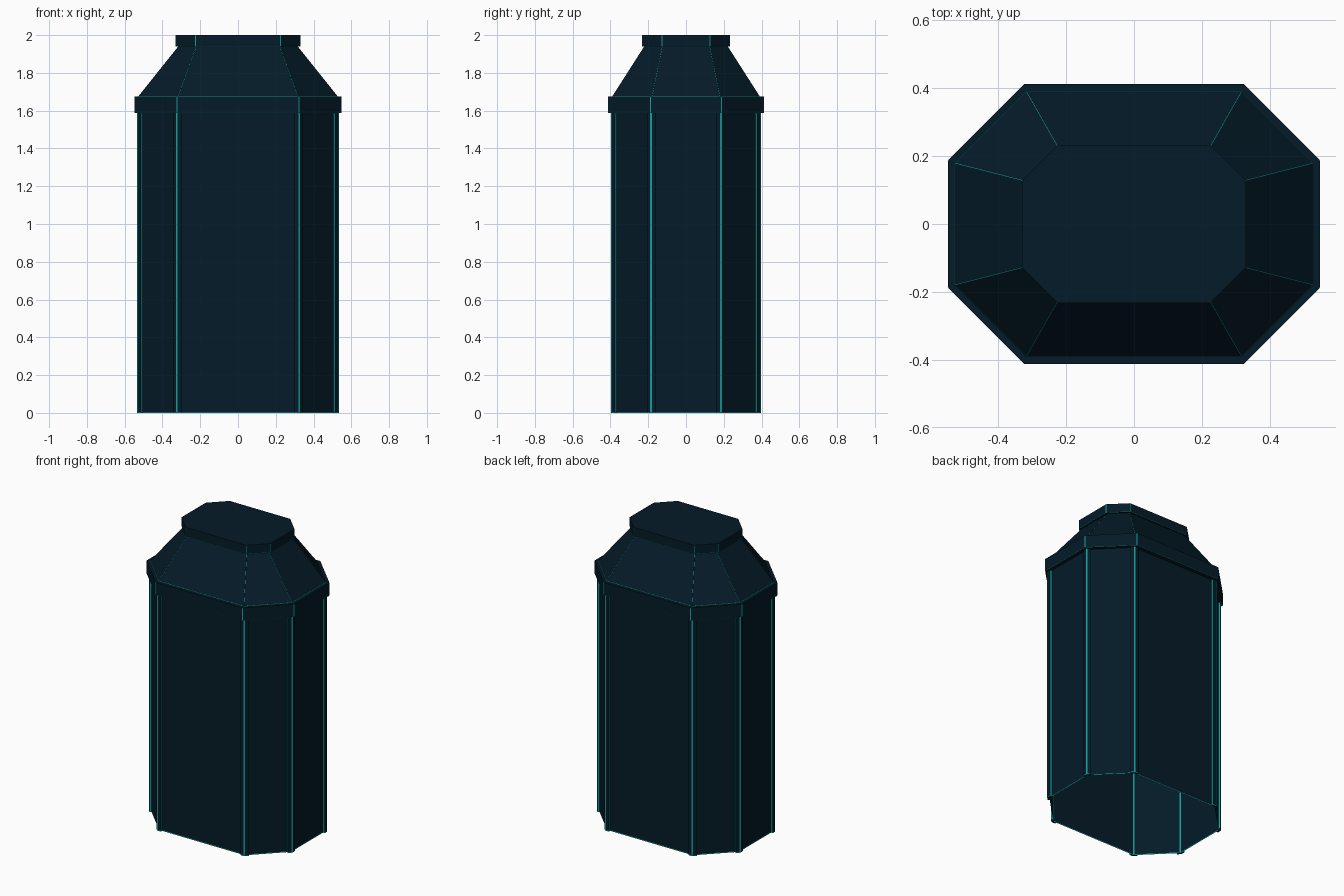
import bpy
import bmesh
from mathutils import Vector

if "Cube" in bpy.data.objects:
    bpy.data.objects.remove(bpy.data.objects["Cube"])


def material(name, colour):
    m = bpy.data.materials.new(name)
    m.diffuse_color = (*colour, 1)
    m.use_nodes = True
    m.node_tree.nodes["Principled BSDF"].inputs["Base Color"].default_value = m.diffuse_color
    return m


NAVY = material("dark navy", (0.0012, 0.0105, 0.021))
TEAL = material("teal edge", (0.006, 0.36, 0.34))


def octagon(hx, hy, cut):
    """Corner-cut rectangle, counter-clockwise."""
    fx, fy = hx - cut, hy - cut
    return [Vector(p) for p in ((hx, -fy), (hx, fy), (fx, hy), (-fx, hy),
                                (-hx, fy), (-hx, -fy), (-fx, -hy), (fx, -hy))]


def chamfered(pts, d):
    """Split each corner in two, so a thin edge strip runs along it."""
    out = []
    for i, p in enumerate(pts):
        out.append(p + (pts[i - 1] - p).normalized() * d)
        out.append(p + (pts[(i + 1) % len(pts)] - p).normalized() * d)
    return out


def finish(name, bm):
    me = bpy.data.meshes.new(name)
    bm.to_mesh(me)
    bm.free()
    me.materials.append(NAVY)
    me.materials.append(TEAL)
    ob = bpy.data.objects.new(name, me)
    bpy.context.collection.objects.link(ob)
    return ob


def loft(name, levels, edge=0.003, lid=False, teal_bands=(), flat_bands=()):
    """Skin through octagons given as (half x, half y, cut, z)."""
    bm = bmesh.new()
    rings = [[bm.verts.new((p.x, p.y, z)) for p in chamfered(octagon(x, y, c), edge)]
             for x, y, c, z in levels]
    for k, (lo, hi) in enumerate(zip(rings, rings[1:])):
        n = len(lo)
        for i in range(n):
            j = (i + 1) % n
            f = bm.faces.new((lo[i], lo[j], hi[j], hi[i]))
            strip = i % 2 == 0 and k not in flat_bands
            f.material_index = 1 if strip or k in teal_bands else 0
    if lid:
        bm.faces.new(rings[-1])
    return finish(name, bm)


X, Y, CUT = 0.534, 0.396, 0.21     # outer size of the corner posts
T = 0.013                          # how far posts stand off the walls
CUT_IN = CUT - T * 0.586
WALL = (X - T, Y - T, CUT_IN)

# Open-bottomed wall shell with a teal line along the foot
loft("body_walls", [(*WALL, 0.0), (*WALL, 0.006), (*WALL, 1.6)],
     edge=0.006, teal_bands=(0,))

# Angle posts on all eight corners: teal flange ends and corner line
outer, inner = octagon(X, Y, CUT), octagon(*WALL)
for i, p in enumerate(outer):
    a = (outer[i - 1] - p).normalized()
    b = (outer[(i + 1) % 8] - p).normalized()
    na, nb = Vector((a.y, -a.x)), Vector((-b.y, b.x))   # inward normals
    if na.dot(p) > 0:
        na.negate()
    if nb.dot(p) > 0:
        nb.negate()
    ea, eb = p + a * 0.028, p + b * 0.028
    profile = [ea + na * T, ea, p + a * 0.005, p + b * 0.005, eb, eb + nb * T]
    bm = bmesh.new()
    heights = (0.0, 0.006, 1.6)
    rows = [[bm.verts.new((q.x, q.y, z)) for q in profile] for z in heights]
    for k in range(2):
        for j in range(5):
            f = bm.faces.new((rows[k][j], rows[k][j + 1], rows[k + 1][j + 1], rows[k + 1][j]))
            f.material_index = 1 if k == 0 or j % 2 == 0 else 0
    foot = bm.verts.new((inner[i].x, inner[i].y, 0.0))
    bm.faces.new([foot] + rows[0][::-1])
    finish(f"corner_post_{i + 1}", bm)

# Collar band around the top of the walls
BAND = (0.548, 0.413, 0.225)
loft("collar", [(*WALL, 1.588), (*BAND, 1.588), (*BAND, 1.591),
                (*BAND, 1.674), (*WALL, 1.674)],
     edge=0.0025, teal_bands=(1,), flat_bands=(0, 3))

# Sloping roof, with a thin teal line where it meets the collar
loft("roof", [(0.53, 0.392, 0.212, 1.672), (0.527, 0.3896, 0.2104, 1.677),
              (0.315, 0.22, 0.095, 1.942)], edge=0.0008, teal_bands=(0,))

# Flat cap
CAP = (0.33, 0.233, 0.105)
loft("cap", [(0.315, 0.22, 0.095, 1.94), (*CAP, 1.94), (*CAP, 1.943), (*CAP, 2.0)],
     edge=0.0025, lid=True, teal_bands=(1,), flat_bands=(0,))
